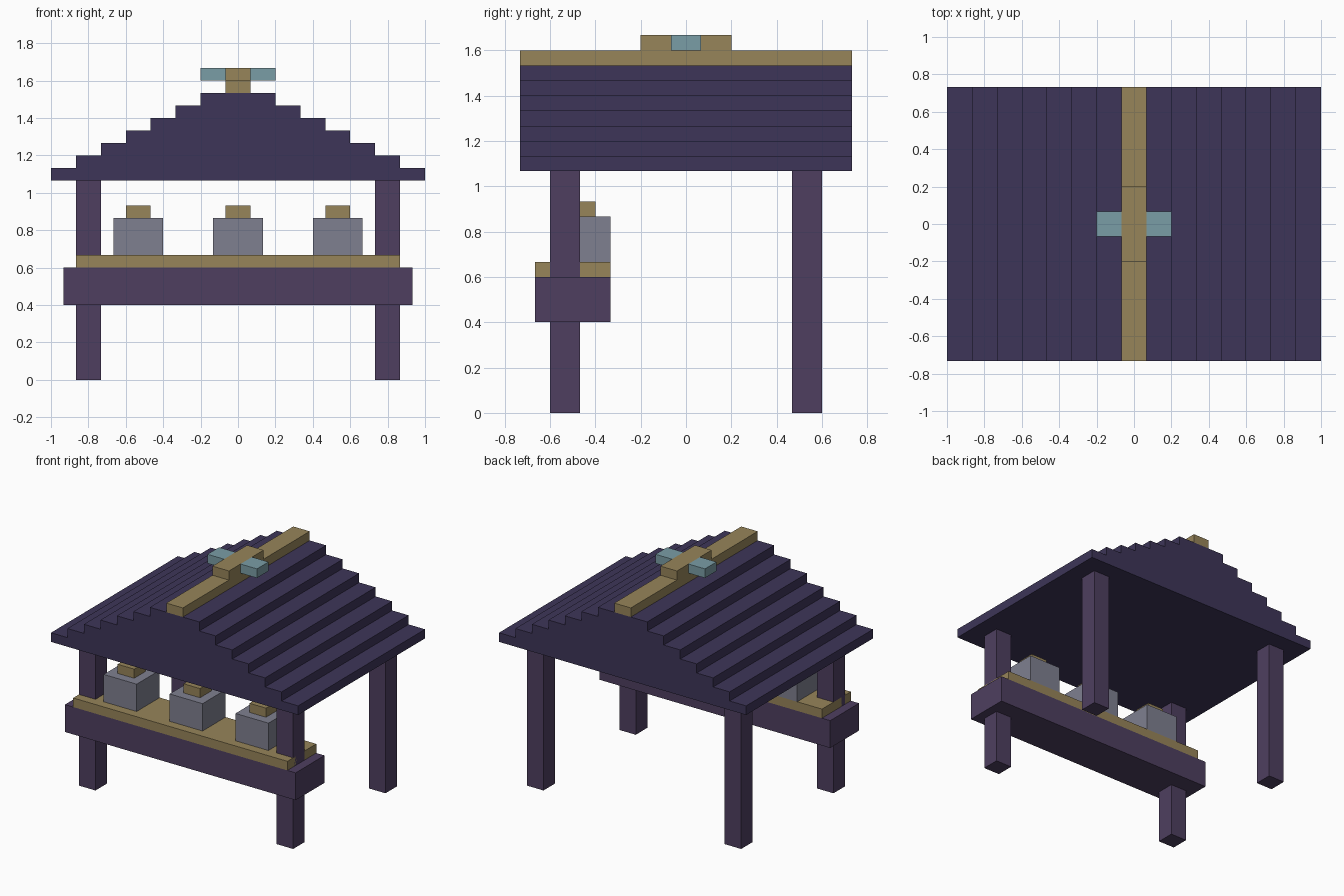
import bpy, bmesh

if "Cube" in bpy.data.objects:
    bpy.data.objects.remove(bpy.data.objects["Cube"])

U = 1 / 15  # block unit


def material(name, hex_code):
    rgb = [int(hex_code[i:i + 2], 16) / 255 for i in (0, 2, 4)]
    linear = [((c + 0.055) / 1.055) ** 2.4 if c > 0.04 else c / 12.92 for c in rgb]
    m = bpy.data.materials.new(name)
    m.diffuse_color = (*linear, 1)
    m.use_nodes = True
    m.node_tree.nodes["Principled BSDF"].inputs["Base Color"].default_value = m.diffuse_color
    return m


roof_mat = material("dark_roof", "3D3558")
wood_mat = material("purple_wood", "4E3F60")
gold_mat = material("gold", "97855A")
stone_mat = material("grey_stone", "7F8090")
teal_mat = material("teal", "7A9DA6")


def finish(name, bm, mat):
    mesh = bpy.data.meshes.new(name)
    bmesh.ops.recalc_face_normals(bm, faces=bm.faces)
    bm.to_mesh(mesh)
    bm.free()
    mesh.materials.append(mat)
    obj = bpy.data.objects.new(name, mesh)
    bpy.context.collection.objects.link(obj)
    return obj


def box(name, x, y, z, mat):
    """Box from (min, max) ranges in block units."""
    bm = bmesh.new()
    bmesh.ops.create_cube(bm, size=1)
    for v in bm.verts:
        v.co = [U * r[c > 0] for r, c in zip((x, y, z), v.co)]
    return finish(name, bm, mat)


# Four posts
for side, x in (("left", -12), ("right", 12)):
    for end, y in (("front", -8), ("back", 8)):
        box(f"{end}_{side}_post", (x - 1, x + 1), (y - 1, y + 1), (0, 16), wood_mat)

# Counter at the front
box("counter_base", (-14, 14), (-10, -5), (6, 9), wood_mat)
box("counter_top", (-13, 13), (-10, -5), (9, 10), gold_mat)

# Jars with lids
for name, x in (("left", -8), ("middle", 0), ("right", 8)):
    box(f"{name}_jar", (x - 2, x + 2), (-9, -5), (10, 13), stone_mat)
    box(f"{name}_jar_lid", (x - 1, x + 1), (-8, -6), (13, 14), gold_mat)

# Stepped roof: half profile mirrored, extruded front to back
half = []
for i in range(7):
    half += [(15 - 2 * i, 16 + i), (15 - 2 * i, 17 + i)]
profile = half + [(-x, z) for x, z in reversed(half)]
bm = bmesh.new()
face = bm.faces.new([bm.verts.new((x * U, -11 * U, z * U)) for x, z in profile])
ext = bmesh.ops.extrude_face_region(bm, geom=[face], use_keep_orig=True)
bmesh.ops.translate(bm, vec=(0, 22 * U, 0),
                    verts=[g for g in ext["geom"] if isinstance(g, bmesh.types.BMVert)])
finish("stepped_roof", bm, roof_mat)

# Ridge beam and crossed ornament
box("ridge_beam", (-1, 1), (-11, 11), (23, 24), gold_mat)
box("ridge_ornament", (-1, 1), (-3, 3), (24, 25), gold_mat)
for side, x in (("left", (-3, -1)), ("right", (1, 3))):
    box(f"{side}_ornament_arm", x, (-1, 1), (24, 25), teal_mat)
